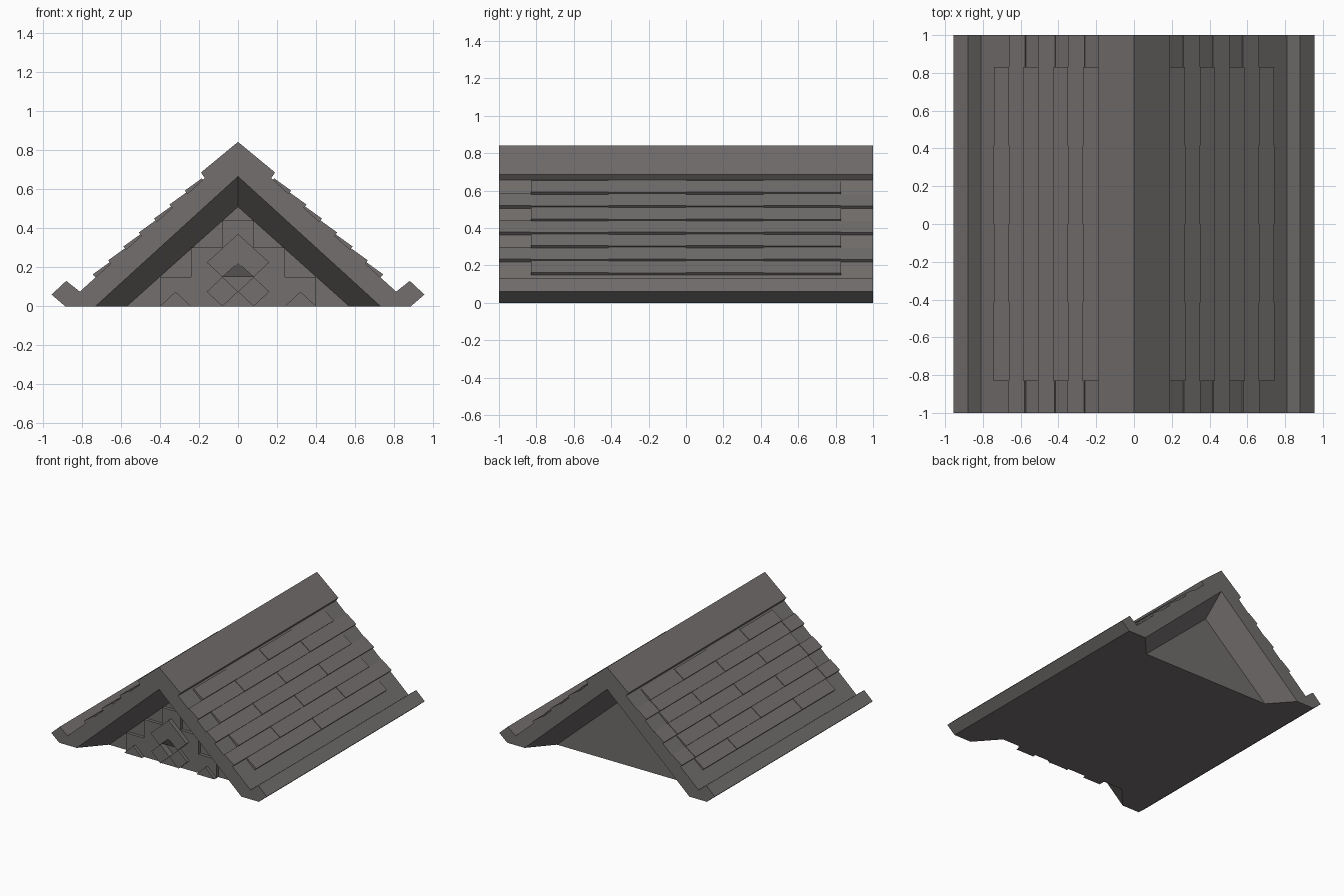
import bpy, bmesh

if "Cube" in bpy.data.objects:
    bpy.data.objects.remove(bpy.data.objects["Cube"])

SLOPE_TOP, SLOPE = 0.812, 0.91
NX, NZ = 0.673, 0.74          # roof surface normal on the +x side

stone = bpy.data.materials.new("dark_stone")
stone.diffuse_color = (0.168, 0.158, 0.153, 1)
stone.use_nodes = True
stone.node_tree.nodes["Principled BSDF"].inputs["Base Color"].default_value = stone.diffuse_color


def finish(bm, name):
    bmesh.ops.recalc_face_normals(bm, faces=bm.faces)
    me = bpy.data.meshes.new(name)
    bm.to_mesh(me)
    bm.free()
    me.materials.append(stone)
    ob = bpy.data.objects.new(name, me)
    bpy.context.collection.objects.link(ob)
    return ob


def prism(bm, pts, y0, y1, s=1):
    """Extrude an x-z outline from y0 to y1, s=-1 mirrors it in x."""
    a = [bm.verts.new((s * x, y0, z)) for x, z in pts]
    b = [bm.verts.new((s * x, y1, z)) for x, z in pts]
    bm.faces.new(a)
    bm.faces.new(b[::-1])
    n = len(pts)
    for i in range(n):
        bm.faces.new((a[i], b[i], b[(i + 1) % n], a[(i + 1) % n]))


def on_roof(x, h):
    return (x + NX * h, SLOPE_TOP - SLOPE * x + NZ * h)


# roof body with upturned eaves and a tapered recess at each gable
bm = bmesh.new()
half = [(0.73, 0), (0.885, 0), (0.955, 0.06), (0.88, 0.13), (0.81, 0.075)]
outline = half + [(0, SLOPE_TOP)] + [(-x, z) for x, z in half[::-1]]
ends = []
for y, yw in ((-1, -0.82), (1, 0.82)):
    ring = [bm.verts.new((x, y, z)) for x, z in outline]
    top = bm.verts.new((0, y, 0.665))
    wall = [bm.verts.new((x, yw, z)) for x, z in ((0.57, 0), (0, 0.51), (-0.57, 0))]
    bm.faces.new(ring[:6] + [top])
    bm.faces.new(ring[5:] + [top])
    bm.faces.new(wall)
    bm.faces.new((ring[0], top, wall[1], wall[0]))
    bm.faces.new((top, ring[-1], wall[2], wall[1]))
    ends.append((ring, wall))
(r0, w0), (r1, w1) = ends
for i in range(1, 9):
    bm.faces.new((r0[i], r0[i + 1], r1[i + 1], r1[i]))
# flat underside
for e, k, w in ((1, 0, 0), (9, 10, 2)):
    bm.faces.new((r0[e], r0[k], w0[w], w1[w], r1[k], r1[e]))
bm.faces.new((w0[0], w0[2], w1[2], w1[0]))
finish(bm, "roof_body")

# ridge cap
bm = bmesh.new()
prism(bm, [(0, 0.842), (0.19, 0.685), (0.168, 0.655), (0, 0.79),
           (-0.168, 0.655), (-0.19, 0.685)], -1, 1)
finish(bm, "ridge_cap")

# shingles: seven courses, alternating thickness from tile to tile
cols = [-1, -0.83, -0.415, 0, 0.415, 0.83, 1]
step = 0.55 / 7
bm = bmesh.new()
for s in (1, -1):
    for i in range(7):
        x0, x1 = 0.18 + step * i, 0.18 + step * (i + 1)
        for j in range(6):
            end = j in (0, 5)
            if end and i % 2 == 0:
                continue
            h = 0.021 if (i + j) % 2 else 0.017
            prism(bm, [on_roof(x0, -0.01), on_roof(x0, h - 0.012),
                       on_roof(x1, h), on_roof(x1, -0.01)],
                  cols[j], cols[j + 1], s)
finish(bm, "shingles")

# stepped stonework on the front gable
bm = bmesh.new()
for w, z0, z1 in ((0.08, 0.30, 0.44), (0.24, 0.15, 0.30)):
    prism(bm, [(-w, z0), (w, z0), (w, z1), (-w, z1)], -0.845, -0.80)
for s in (1, -1):
    prism(bm, [(0.08, 0), (0.4, 0), (0.4, 0.15), (0.08, 0.15)], -0.845, -0.80, s)
finish(bm, "gable_steps")

# diamond ornament and small points along the base
bm = bmesh.new()
for s in (1, -1):
    prism(bm, [(0, 0.37), (0.16, 0.225), (0.08, 0.15), (0, 0.222)], -0.88, -0.80, s)
    prism(bm, [(0.08, 0.15), (0.16, 0.075), (0.08, 0), (0, 0.075)], -0.87, -0.80, s)
    prism(bm, [(0.24, 0), (0.4, 0), (0.32, 0.075)], -0.87, -0.80, s)
prism(bm, [(-0.08, 0), (0.08, 0), (0, 0.075)], -0.86, -0.80)
# sloped soffit under the upper chevron
v = [bm.verts.new(p) for p in ((-0.08, -0.845, 0.15), (0.08, -0.845, 0.15),
                               (0, -0.88, 0.222), (0, -0.84, 0.222))]
for a, b, c in ((0, 1, 2), (0, 3, 1), (0, 2, 3), (1, 3, 2)):
    bm.faces.new((v[a], v[b], v[c]))
finish(bm, "gable_ornament")
